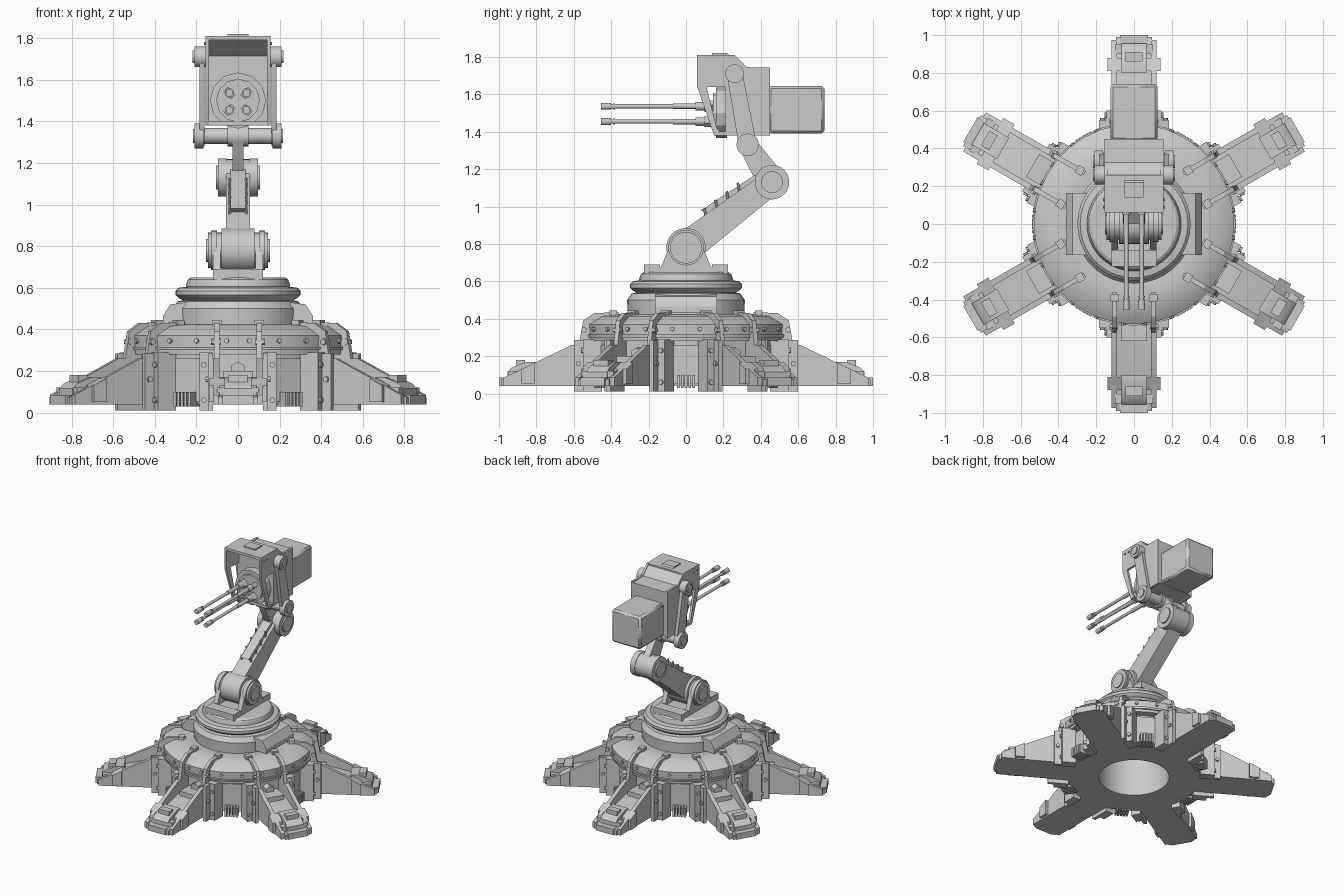
import bpy, bmesh, math
from mathutils import Vector, Matrix

if "Cube" in bpy.data.objects:
    bpy.data.objects.remove(bpy.data.objects["Cube"])

grey = bpy.data.materials.new("light_grey_metal")
grey.use_nodes = True
grey.diffuse_color = (0.6, 0.6, 0.6, 1)
grey.node_tree.nodes["Principled BSDF"].inputs["Base Color"].default_value = (0.6, 0.6, 0.6, 1)


def finish(name, bm):
    bmesh.ops.recalc_face_normals(bm, faces=bm.faces)
    me = bpy.data.meshes.new(name)
    bm.to_mesh(me)
    bm.free()
    me.materials.append(grey)
    for p in me.polygons:
        p.use_smooth = True
    me.set_sharp_from_angle(angle=math.radians(28))
    ob = bpy.data.objects.new(name, me)
    bpy.context.collection.objects.link(ob)
    return ob


def prism(name, pts, x0, x1):
    """Extrude a (y, z) outline from x0 to x1."""
    bm = bmesh.new()
    face = bm.faces.new([bm.verts.new((x0, y, z)) for y, z in pts])
    new = bmesh.ops.extrude_face_region(bm, geom=[face])["geom"]
    bmesh.ops.translate(bm, vec=(x1 - x0, 0, 0), verts=[v for v in new if isinstance(v, bmesh.types.BMVert)])
    return finish(name, bm)


def box(name, x, y, z, bevel=0):
    ob = prism(name, [(y[0], z[0]), (y[1], z[0]), (y[1], z[1]), (y[0], z[1])], *x)
    if bevel:
        mod = ob.modifiers.new("bevel", "BEVEL")
        mod.width, mod.segments = bevel, 1
    return ob


def lathe(name, pts, segs=36):
    """Spin a closed (radius, z) outline about the z axis."""
    bm = bmesh.new()
    vs = [bm.verts.new((r, 0, z)) for r, z in pts]
    edges = [bm.edges.new((vs[i], vs[(i + 1) % len(vs)])) for i in range(len(vs))]
    bmesh.ops.spin(bm, geom=vs + edges, axis=(0, 0, 1), cent=(0, 0, 0), angle=math.tau, steps=segs)
    bmesh.ops.remove_doubles(bm, verts=bm.verts, dist=1e-4)
    return finish(name, bm)


def rod(name, a, b, r, segs=20):
    a, b = Vector(a), Vector(b)
    bm = bmesh.new()
    turn = (b - a).to_track_quat("Z", "Y").to_matrix().to_4x4()
    bmesh.ops.create_cone(bm, cap_ends=True, segments=segs, radius1=r, radius2=r, depth=(b - a).length,
                          matrix=Matrix.Translation((a + b) / 2) @ turn)
    return finish(name, bm)


def pin(name, c, x0, x1, r, segs=24):
    return rod(name, (x0, *c), (x1, *c), r, segs)


def link(name, a, ra, b, rb, x0, x1):
    """Tapered bar with round ends, between two (y, z) centres."""
    bm = bmesh.new()
    for (y, z), r in ((a, ra), (b, rb)):
        for i in range(24):
            t = math.tau * i / 24
            for x in (x0, x1):
                bm.verts.new((x, y + r * math.cos(t), z + r * math.sin(t)))
    hull = bmesh.ops.convex_hull(bm, input=bm.verts)
    bmesh.ops.delete(bm, geom=[v for v in hull["geom_interior"] if isinstance(v, bmesh.types.BMVert)], context="VERTS")
    bmesh.ops.dissolve_limit(bm, angle_limit=0.02, verts=bm.verts, edges=bm.edges)
    return finish(name, bm)


def span(s, a, b):
    return (a, b) if s > 0 else (-b, -a)


# Base drum: lower wall, overhanging band, chamfered top, open centre
lathe("base_drum", [(.25, .04), (.47, .04), (.47, .28), (.525, .28), (.53, .37), (.46, .415), (.36, .425), (.25, .41)])
lathe("drum_seam_ring", [(.5, .3), (.536, .3), (.538, .315), (.5, .315)])

# One sixth of the base, repeated around the centre
sector = []
add = sector.append
add(prism("leg_floor", [(.4, .04), (.99, .04), (.99, .075), (.6, .17), (.4, .17)], -.095, .095))
add(box("leg_tip", (-.075, .075), (.9, 1), (.04, .085)))
add(prism("foot_cap", [(.8, .08), (.955, .08), (.955, .115), (.93, .14), (.85, .17), (.8, .17)], -.065, .065))
add(box("foot_step", (-.045, .045), (.86, .91), (.1, .18)))
add(box("leg_inner_block", (-.07, .07), (.5, .62), (.1, .2)))
add(rod("leg_hub_bolt", (0, .45, .21), (0, .535, .21), .035, 6))
add(box("leg_back_plate", (-.1, .1), (.44, .48), (.04, .28)))
for s in (-1, 1):
    add(prism("leg_side_wall", [(.42, .04), (.975, .04), (.975, .085), (.61, .26), (.42, .26)], *span(s, .09, .12)))
    add(prism("foot_clip", [(.81, .05), (.88, .05), (.88, .13), (.81, .165)], *span(s, .065, .14)))
    add(box("foot_side_pad", span(s, .06, .1), (.9, .95), (.05, .12)))
    add(box("leg_bracket", span(s, .12, .185), (.45, .55), (.01, .29)))
    add(box("leg_bracket_plate", span(s, .12, .145), (.45, .6), (.01, .285)))
    add(prism("drum_strap", [(.36, .41), (.36, .435), (.49, .43), (.55, .39), (.575, .25), (.46, .25)], *span(s, .09, .115)))
    add(box("strap_clamp", span(s, .08, .125), (.37, .41), (.42, .445)))
    add(rod("strap_nut", (s * .085, .545, .34), (s * .13, .545, .34), .016, 6))
    for z in (.06, .23):
        add(rod("bracket_bolt", (s * .165, .545, z), (s * .165, .562, z), .014, 8))
    add(rod("bracket_side_bolt", (s * .14, .575, .16), (s * .157, .575, .16), .014, 8))
for deg in (-22, -6, 6, 22):
    d = Vector((math.sin(math.radians(deg)), math.cos(math.radians(deg)), 0))
    up = Vector((0, 0, .345))
    add(rod("band_bolt", d * .52 + up, d * .54 + up, .012, 8))
for i in range(-2, 3):
    tooth = box("drum_tooth", (-.007 + i * .02, .007 + i * .02), (.45, .54), (.03, .1))
    tooth.data.transform(Matrix.Rotation(math.radians(30), 4, "Z"))
    add(tooth)
panel = box("drum_panel", (-.085, .085), (.44, .485), (.05, .26))
panel.data.transform(Matrix.Rotation(math.radians(30), 4, "Z"))
add(panel)
for ob in sector:
    for k in range(1, 6):
        copy = ob.copy()
        copy.rotation_euler.z = k * math.pi / 3
        bpy.context.collection.objects.link(copy)

# Turntable
lathe("turntable", [(0, .4), (.31, .4), (.315, .5), (.29, .535), (.265, .54), (.285, .55), (.3, .565), (.3, .585),
                    (.285, .6), (.25, .605), (.25, .615), (.24, .64), (.225, .65), (0, .65)])
for s in (-1, 1):
    pts = [(s * x, z) for x, z in ((.25, .43), (.36, .43), (.36, .465), (.325, .52), (.25, .53))]
    block = prism("turntable_side_block", pts, -.165, .165)
    block.data.transform(Matrix.Rotation(-math.pi / 2, 4, "Z"))

# Shoulder mount
box("shoulder_base", (-.12, .12), (-.16, .16), (.64, .675))
for s in (-1, 1):
    box("shoulder_foot", (-.12, .12), span(s, .14, .225), (.64, .69))
    prism("shoulder_gusset", [(-.14, .66), (.14, .66), (.075, .82), (-.075, .82)], *span(s, .085, .12))
    pin("shoulder_cap", (0, .78), *span(s, .08, .145), .085)
    pin("shoulder_cap_rim", (0, .78), *span(s, .1, .13), .095)
    pin("shoulder_hub", (0, .78), *span(s, .14, .153), .055)
pin("shoulder_drum", (0, .78), -.08, .08, .105, 32)

# Main arm and elbow
elbow, wrist, top_pin = (.46, 1.13), (.33, 1.33), (.26, 1.71)
link("main_arm", (0, .78), .085, elbow, .065, -.058, .058)
prism("arm_top_bar", [(.08, .98), (.12, .96), (.38, 1.145), (.37, 1.17)], -.035, .035)
pin("elbow_drum", elbow, -.062, .062, .088, 32)
for s in (-1, 1):
    pin("elbow_cap", elbow, *span(s, .055, .095), .092, 32)
    pin("elbow_hub", elbow, *span(s, .09, .106), .058)
    for i in range(4):
        t = .35 + .13 * i
        rod("arm_bolt", (s * .04, .46 * t - .05, .8 + .35 * t), (s * .04, .46 * t - .064, .868 + .35 * t), .007, 6)

# Forearm and wrist
link("forearm", elbow, .075, wrist, .05, -.026, .026)
pin("wrist_bar", wrist, -.18, .18, .038)
pin("wrist_sleeve", wrist, -.05, .05, .05)
for s in (-1, 1):
    pin("wrist_cap", wrist, *span(s, .165, .208), .06)
    pin("wrist_hub", wrist, *span(s, .2, .216), .034)
    link("head_link", wrist, .048, top_pin, .042, *span(s, .162, .186))
    pin("head_pin_cap", top_pin, *span(s, .14, .21), .05)
    pin("head_pin_hub", top_pin, *span(s, .205, .218), .03)

# Head housing
prism("head_body", [(.215, 1.39), (.45, 1.39), (.45, 1.735), (.325, 1.74), (.26, 1.8), (.1, 1.795), (.215, 1.715)], -.142, .142)
for s in (-1, 1):
    prism("head_side_plate", [(.06, 1.81), (.26, 1.81), (.325, 1.745), (.45, 1.742), (.45, 1.38), (.21, 1.38), (.21, 1.64),
                              (.11, 1.64), (.165, 1.42), (.195, 1.38), (.15, 1.38), (.06, 1.64)], *span(s, .14, .157))
    for y in (.09, .13):
        rod("plate_bolt", (s * .15, y, 1.775), (s * .163, y, 1.775), .007, 8)
prism("hood_roof", [(.06, 1.79), (.06, 1.81), (.26, 1.81), (.26, 1.79)], -.15, .15)
prism("hood_latch", [(.14, 1.8), (.14, 1.82), (.22, 1.82), (.24, 1.8)], -.05, .05)
box("head_lower_rail", (-.15, .15), (.15, .24), (1.38, 1.4))
box("rear_pack", (-.125, .125), (.44, .74), (1.39, 1.645), .015)

# Gun cluster
gz = 1.5
rod("gun_drum", (0, .16, gz), (0, .22, gz), .135, 12)
rod("gun_drum_face", (0, .145, gz), (0, .2, gz), .105, 12)
for sx in (-1, 1):
    for sz in (-1, 1):
        x, z = sx * .041, gz + sz * .041 - .005
        for name, y0, y1, r in (("barrel", -.44, .2, .011), ("muzzle", -.455, -.4, .018), ("muzzle_ring", -.39, -.38, .016),
                                ("barrel_sleeve", -.07, .15, .015), ("barrel_collar", .05, .1, .023)):
            rod(name, (x, y0, z), (x, y1, z), r, 12)
        mount = box("barrel_mount", (-.026, .026), (.1, .16), (-.016, .016))
        mount.location = (x, 0, z)
        mount.rotation_euler.y = -sx * sz * math.pi / 4
